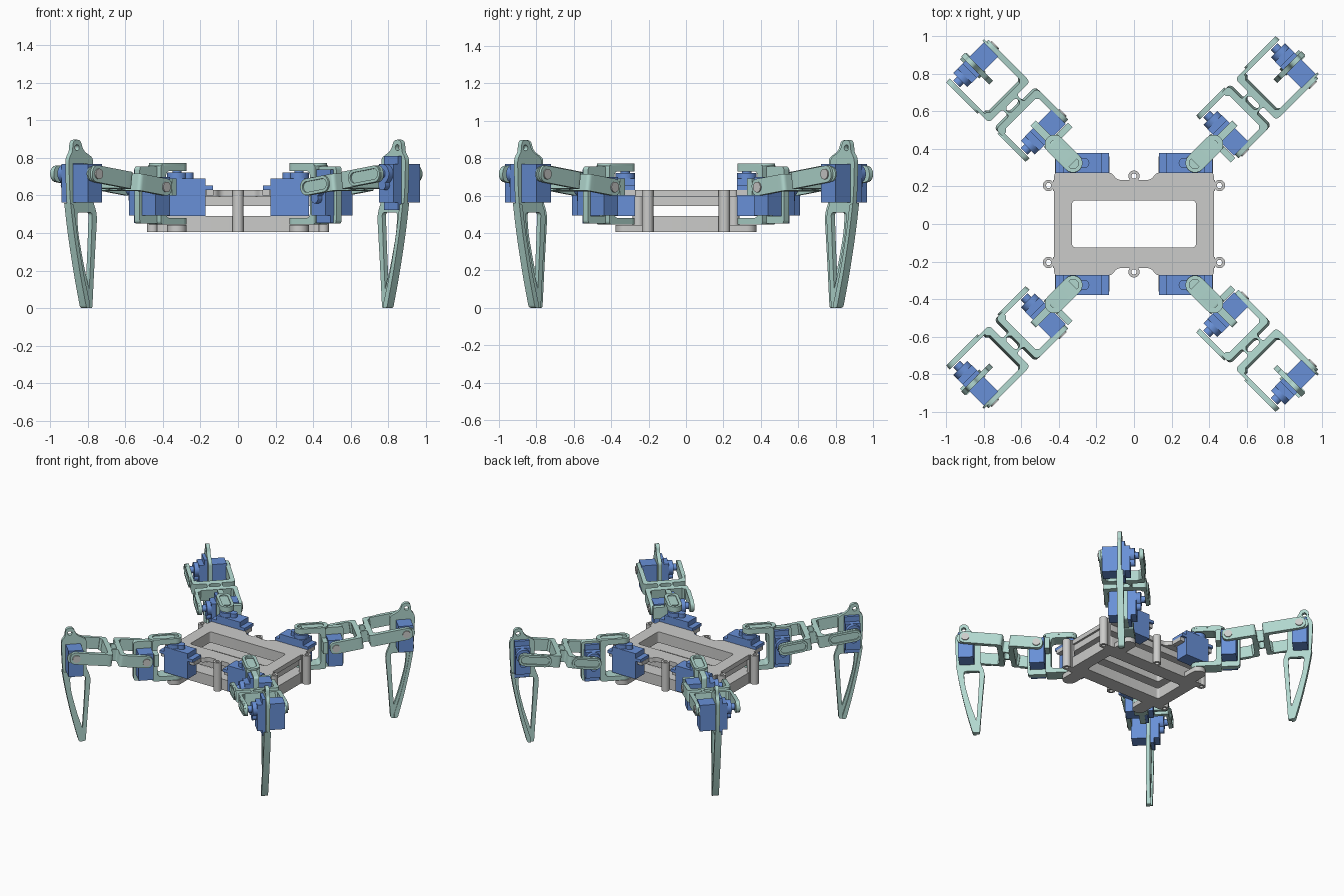
import bpy, bmesh
from math import sin, cos, pi, radians
from mathutils import Matrix, Vector

if "Cube" in bpy.data.objects:
    bpy.data.objects.remove(bpy.data.objects["Cube"])


def material(name, rgb):
    m = bpy.data.materials.new(name)
    m.use_nodes = True
    m.diffuse_color = (*rgb, 1)
    m.node_tree.nodes["Principled BSDF"].inputs["Base Color"].default_value = (*rgb, 1)
    return m


GREY = material("light grey", (0.60, 0.60, 0.59))
GREEN = material("pale green", (0.44, 0.68, 0.62))
BLUE = material("servo blue", (0.14, 0.28, 0.68))
made = []


# ---- 2D outlines ----
def rounded(pts):
    """Polygon whose corners (x, y, r) are replaced by small curves."""
    out = []
    for i, p in enumerate(pts):
        c = Vector(p[:2])
        if len(p) == 2:
            out.append(c)
            continue
        a = c + (Vector(pts[i - 1][:2]) - c).normalized() * p[2]
        b = c + (Vector(pts[(i + 1) % len(pts)][:2]) - c).normalized() * p[2]
        for k in range(7):
            t = k / 6
            out.append(a * (1 - t) ** 2 + c * 2 * t * (1 - t) + b * t * t)
    return out


def four_way(quarter):
    """Mirror a first-quadrant run of corners into a closed outline."""
    flip = lambda pts, sx, sy: [(p[0] * sx, p[1] * sy, *p[2:]) for p in pts]
    back = quarter[::-1]
    return rounded(flip(quarter, 1, 1) + flip(back, 1, -1)
                   + flip(quarter, -1, -1) + flip(back, -1, 1))


def capsule(x0, x1, y, r, n=12):
    right = [Vector((x1 + r * sin(pi * k / n), y - r * cos(pi * k / n))) for k in range(n + 1)]
    left = [Vector((x0 - r * sin(pi * k / n), y + r * cos(pi * k / n))) for k in range(n + 1)]
    return right + left


def circle(x, y, r, n=24):
    return [Vector((x + r * cos(2 * pi * k / n), y + r * sin(2 * pi * k / n))) for k in range(n)]


# ---- solids ----
def prism(bm, loops, lo, hi, axis="Z"):
    """Extrude an outline with holes along Z, or an x-z outline along Y."""
    place = (lambda p, h: (p[0], p[1], h)) if axis == "Z" else (lambda p, h: (p[0], h, p[1]))
    caps = ([], [])
    for loop in loops:
        rings = [[bm.verts.new(place(p, h)) for p in loop] for h in (lo, hi)]
        n = len(loop)
        for i in range(n):
            j = (i + 1) % n
            bm.faces.new((rings[0][i], rings[0][j], rings[1][j], rings[1][i]))
            for cap, ring in zip(caps, rings):
                cap.append(bm.edges.get((ring[i], ring[j])))
    for cap in caps:
        bmesh.ops.triangle_fill(bm, edges=cap, use_beauty=True)


def box(bm, x, y, z):
    prism(bm, [[(x[0], y[0]), (x[1], y[0]), (x[1], y[1]), (x[0], y[1])]], *z)


def finish(bm, name, mat, matrix=Matrix()):
    bm.transform(matrix)
    bmesh.ops.recalc_face_normals(bm, faces=bm.faces)
    me = bpy.data.meshes.new(name)
    bm.to_mesh(me)
    bm.free()
    me.materials.append(mat)
    ob = bpy.data.objects.new(name, me)
    bpy.context.scene.collection.objects.link(ob)
    made.append(ob)


# ---- body: two frame plates, posts, hip bosses ----
opening = four_way([(0.33, 0.125, 0.02)])
bm = bmesh.new()
prism(bm, [four_way([(0.09, 0.235, 0.02), (0.12, 0.274, 0.02), (0.425, 0.274, 0.02)]), opening], 0.595, 0.63)
prism(bm, [four_way([(0.41, 0.22, 0.02)]), opening], 0.545, 0.595)
for sx in (-1, 1):
    for sy in (-1, 1):
        for x in (0.15, 0.4):   # ears under the hip servo flanges
            box(bm, (sx * x - 0.02, sx * x + 0.02), sorted((sy * 0.26, sy * 0.36)), (0.6, 0.63))
finish(bm, "top_plate", GREY)

bm = bmesh.new()
prism(bm, [four_way([(0.425, 0.235, 0.03)]), opening], 0.405, 0.49)
for sx in (-1, 1):
    for sy in (-1, 1):
        arm = [(sx * 0.325 + p.y, sy * p.x) for p in capsule(0.2, 0.325, 0, 0.052)]
        prism(bm, [arm], 0.405, 0.442)
finish(bm, "bottom_plate", GREY)

bm = bmesh.new()
for x, y in [(sx * 0.455, sy * 0.205) for sx in (-1, 1) for sy in (-1, 1)] + [(0, 0.255), (0, -0.255)]:
    prism(bm, [circle(x, y, 0.03), circle(x, y, 0.014)], 0.405, 0.63)
    if x:
        box(bm, sorted((x * 0.9, x * 0.95)), (y - 0.03, y + 0.03), (0.405, 0.63))
finish(bm, "plate_posts", GREY)


# ---- servo: output shaft on local z, body trailing along -x ----
def servo(name, matrix):
    bm = bmesh.new()
    box(bm, (-0.152, 0.053), (-0.0535, 0.0535), (-0.12, 0.08))
    box(bm, (-0.193, 0.094), (-0.0535, 0.0535), (0.02, 0.043))
    prism(bm, [circle(0, 0, 0.0525)], 0.08, 0.112)
    prism(bm, [circle(-0.06, 0, 0.027)], 0.08, 0.112)
    prism(bm, [circle(0, 0, 0.025)], 0.112, 0.14)
    finish(bm, name, BLUE, matrix)


HIP, KNEE, ANKLE = 0.46, (0.687, 0.645), (1.196, 0.715)
SPAN = 0.514            # knee to ankle along the femur
TILT = radians(7.8)
ARMS = ((-0.15, -0.118), (0.14, 0.16))   # plain side, horn side


def upright(u, z):
    """Servo lying with its shaft across the leg."""
    return Matrix(((0, 1, 0, u), (0, 0, 1, 0), (1, 0, 0, z), (0, 0, 0, 1)))


def coxa(M, name):
    bm = bmesh.new()
    bracket = rounded([(HIP, 0.765), (0.63, 0.765, 0.02), (0.63, 0.445, 0.02), (HIP, 0.445),
                       (HIP, 0.48), (0.592, 0.48, 0.03), (0.592, 0.73, 0.03), (HIP, 0.73)])
    prism(bm, [bracket], -0.05, 0.05, "Y")
    for lo, hi in ((0.73, 0.757), (0.445, 0.48)):
        prism(bm, [circle(HIP, 0, 0.0502)], lo, hi)
    prism(bm, [capsule(HIP, 0.6, 0, 0.051), capsule(HIP, 0.59, 0, 0.03)], 0.757, 0.772)
    # servo mounting frame and rear pivot support
    mount = rounded([(0.6, 0.45), (0.76, 0.45, 0.02), (0.76, 0.755, 0.02), (0.6, 0.755)])
    hole = [(0.633, 0.492), (0.742, 0.492), (0.742, 0.7), (0.633, 0.7)]
    prism(bm, [mount, hole], -0.02, 0.02, "Y")
    box(bm, (0.595, 0.63), (-0.132, 0.05), (0.6, 0.69))
    finish(bm, name + "_coxa", GREEN, M)


def femur(M, name):
    F = M @ Matrix.Translation((KNEE[0], 0.005, KNEE[1])) @ Matrix.Rotation(-TILT, 4, "Y")
    mid, h = SPAN / 2 - 0.034, 0.045
    bm = bmesh.new()
    for lo, hi in ARMS:
        for tip, root in ((-h, mid - 0.075), (SPAN + h, mid + 0.075)):
            side = [(tip, -h, 0.044), (root, -h), (root, h), (tip, h, 0.044)]
            prism(bm, [rounded(side)], lo, hi, "Y")
    # twin webs joined by a slotted bridge
    web = four_way([(0.025, 0.055, 0.012), (0.025, 0.155, 0.025), (0.075, 0.155),
                    (0.075, 0.125), (0.06, 0.11)])
    slot = [(p.y, p.x) for p in capsule(-0.022, 0.022, 0, 0.02)]
    shift = lambda pts: [(p[0] + mid, p[1] + 0.005) for p in pts]
    prism(bm, [shift(web), shift(slot)], -h, h)
    # raised rims around the horn pockets
    for a, b in ((0, 0.125), (SPAN - 0.15, SPAN)):
        prism(bm, [capsule(a, b, 0, 0.044), capsule(a, b, 0, 0.028)], 0.16, 0.17, "Y")
    finish(bm, name + "_femur", GREEN, F)
    # pivot pins
    bm = bmesh.new()
    for s in (0, SPAN):
        prism(bm, [circle(s, 0, 0.028)], -0.158, -0.12, "Y")
    finish(bm, name + "_pivot_pins", GREY, F)


def tibia(M, name):
    outline = rounded([(1.105, 0, 0.012), (1.155, 0, 0.015), (1.2, 0.17, 0.08), (1.25, 0.4, 0.1),
                       (1.275, 0.6, 0.08), (1.282, 0.8, 0.03), (1.255, 0.83, 0.015),
                       (1.248, 0.897, 0.028), (1.192, 0.897, 0.028), (1.175, 0.84, 0.03),
                       (1.1, 0.8, 0.02), (1.1, 0.57, 0.03), (1.068, 0.5, 0.04), (1.088, 0.25, 0.1)])
    window = rounded([(1.128, 0.1, 0.01), (1.17, 0.23, 0.05), (1.212, 0.4, 0.05),
                      (1.22, 0.51, 0.02), (1.105, 0.51, 0.02), (1.115, 0.3, 0.08)])
    seat = [(1.142, 0.562), (1.25, 0.562), (1.25, 0.769), (1.142, 0.769)]
    bm = bmesh.new()
    prism(bm, [outline, window, seat, circle(1.22, 0.855, 0.016, 16)], -0.008, 0.02, "Y")
    # thicker rim down the outer edge, and rear pivot support
    rim = rounded([(1.13, 0), (1.155, 0, 0.015), (1.2, 0.17, 0.08), (1.25, 0.4, 0.1), (1.275, 0.56),
                   (1.25, 0.55), (1.23, 0.42, 0.08), (1.182, 0.2, 0.08), (1.13, 0.03)])
    prism(bm, [rim], -0.014, 0.034, "Y")
    prism(bm, [capsule(1.17, 1.22, 0.715, 0.04)], -0.13, -0.12, "Y")
    finish(bm, name + "_tibia", GREEN, M)


# ---- four legs: each outward direction with the side its horns sit on ----
R = 0.5 ** 0.5
for name, sx, sy, vx, vy in (("back_left", 1, 1, -1, 1), ("back_right", -1, 1, -1, -1),
                             ("front_right", -1, -1, -1, 1), ("front_left", 1, -1, -1, -1)):
    M = Matrix(((sx * R, vx * R, 0, 0), (sy * R, vy * R, 0, 0), (0, 0, 1, 0), (0, 0, 0, 1)))
    servo(name + "_hip_servo", Matrix.Translation((sx * 0.325, sy * 0.325, 0.61))
          @ Matrix.Diagonal((sx, sy, 1, 1)))
    servo(name + "_knee_servo", M @ upright(*KNEE))
    servo(name + "_ankle_servo", M @ upright(*ANKLE))
    coxa(M, name)
    femur(M, name)
    tibia(M, name)

# ---- smooth the round parts, keep edges crisp ----
bpy.ops.object.select_all(action="DESELECT")
for ob in made:
    ob.select_set(True)
bpy.context.view_layer.objects.active = made[0]
bpy.ops.object.shade_smooth_by_angle(angle=radians(30))
